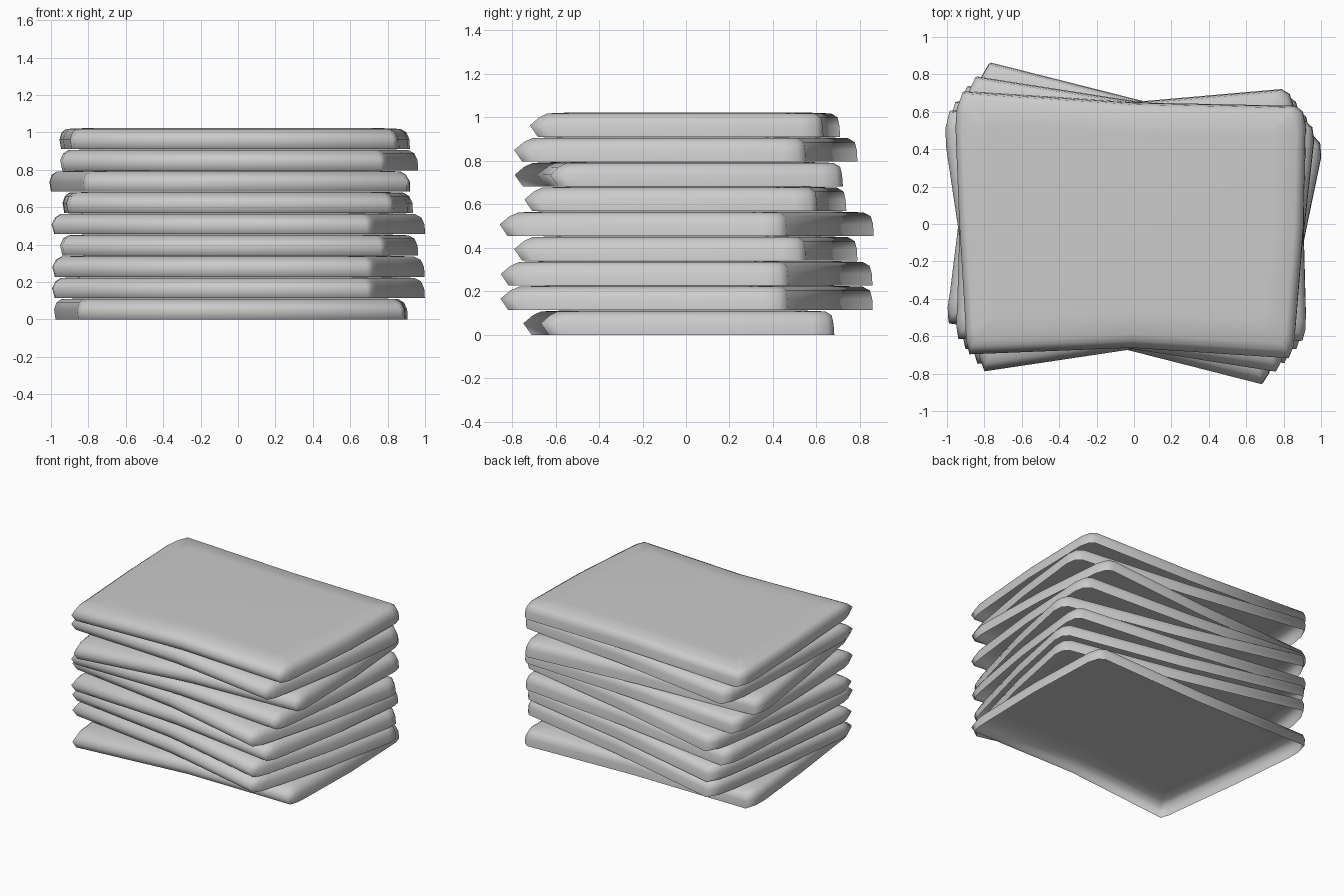
import bpy, bmesh
from math import radians

if "Cube" in bpy.data.objects:
    bpy.data.objects.remove(bpy.data.objects["Cube"])

# Plan outline of one folded slab: soft corners, edges pinched mid-way
OUTLINE = [(-.965, .50), (-.96, .60), (-.93, .69), (0, .65),
           (.85, .65), (.89, .62), (.908, .55), (.908, 0),
           (.875, -.57), (.868, -.64), (.845, -.70), (0, -.662),
           (-.865, -.715), (-.885, -.64), (-.89, -.55), (-.935, 0)]

# Cross-section: (height, insets at front, back, left, right), open underneath
RINGS = [(0, .035, 0, .008, 0), (.053, 0, .004, 0, .003),
         (.09, .04, .012, .012, .02), (.108, .075, .04, .035, .05),
         (.113, .19, .17, .15, .17)]


def ring_point(p, z, front, back, left, right):
    x, y = p
    ky = (front if y < 0 else back) / .67
    kx = (left if x < 0 else right) / .92
    return (x * (1 - kx), y * (1 - ky), z)


def slab(name, z, angle):
    bm = bmesh.new()
    rings = [[bm.verts.new(ring_point(p, *r)) for p in OUTLINE] for r in RINGS]
    n = len(OUTLINE)
    # outline runs clockwise, so wind each wall quad outward
    for a, b in zip(rings, rings[1:]):
        for i in range(n):
            j = (i + 1) % n
            bm.faces.new((a[j], a[i], b[i], b[j]))
    bm.faces.new(rings[-1][::-1])
    for f in bm.faces:
        f.smooth = True
    me = bpy.data.meshes.new(name)
    bm.to_mesh(me)
    bm.free()
    ob = bpy.data.objects.new(name, me)
    ob.location.z = z
    ob.rotation_euler.z = radians(angle)
    bpy.context.collection.objects.link(ob)


# Stack of nine slabs, each turned a little differently
ANGLES = [2.2, -11.4, -11.3, -6.4, -11.7, -3, 5, -6.4, -1.2]
for k, angle in enumerate(ANGLES):
    slab(f"folded_slab_{k + 1}", k * .1138, angle)
